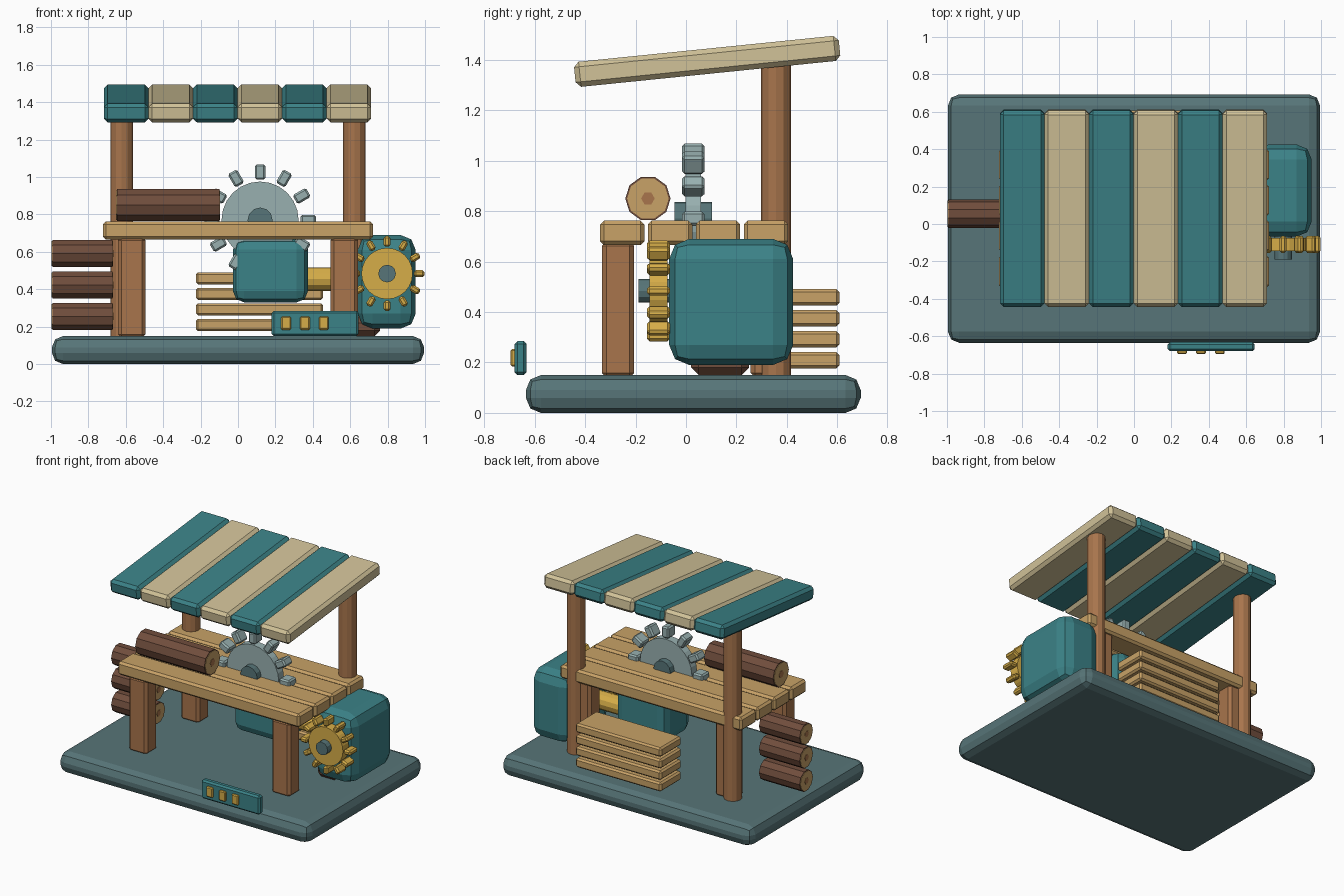
import bpy, bmesh, math
from mathutils import Matrix, Vector

if "Cube" in bpy.data.objects:
    bpy.data.objects.remove(bpy.data.objects["Cube"])


def material(name, hexcol):
    rgb = [int(hexcol[i:i + 2], 16) / 255 for i in (0, 2, 4)]
    lin = [c / 12.92 if c <= 0.04045 else ((c + 0.055) / 1.055) ** 2.4 for c in rgb]
    m = bpy.data.materials.new(name)
    m.diffuse_color = (*lin, 1)
    m.use_nodes = True
    m.node_tree.nodes["Principled BSDF"].inputs["Base Color"].default_value = m.diffuse_color
    return m


SLATE = material("slate", "577578")
TEAL = material("teal", "3B8287")
CREAM = material("cream", "D1C298")
WOOD = material("plank wood", "C8A267")
POST = material("post wood", "A8754C")
BARK = material("bark", "704D3C")
STEEL = material("steel", "98B0B0")
BRASS = material("brass", "D6AD48")


def finish(bm, name, mat, matrix=Matrix()):
    bm.transform(matrix)
    bmesh.ops.recalc_face_normals(bm, faces=bm.faces)
    me = bpy.data.meshes.new(name)
    bm.to_mesh(me)
    bm.free()
    me.materials.append(mat)
    ob = bpy.data.objects.new(name, me)
    bpy.context.collection.objects.link(ob)
    return ob


def add_box(bm, size, matrix, bevel, seg):
    """Bevelled box merged into bm."""
    part = bmesh.new()
    bmesh.ops.create_cube(part, size=1, matrix=Matrix.Diagonal((*size, 1)))
    if bevel:
        bmesh.ops.bevel(part, geom=part.edges[:], offset=bevel, segments=seg,
                        profile=0.5, affect='EDGES')
    part.transform(matrix)
    tmp = bpy.data.meshes.new("tmp")
    part.to_mesh(tmp)
    part.free()
    bm.from_mesh(tmp)
    bpy.data.meshes.remove(tmp)


def box(name, lo, hi, mat, bevel=0.015, seg=1):
    lo, hi = Vector(lo), Vector(hi)
    bm = bmesh.new()
    add_box(bm, hi - lo, Matrix.Translation((lo + hi) / 2), bevel, seg)
    return finish(bm, name, mat)


AXIS = {'X': Matrix.Rotation(math.pi / 2, 4, 'Y'),
        'Y': Matrix.Rotation(math.pi / 2, 4, 'X'), 'Z': Matrix()}


def cyl(name, centre, r, length, axis, mat, sides=12):
    bm = bmesh.new()
    bmesh.ops.create_cone(bm, cap_ends=True, segments=sides, radius1=r,
                          radius2=r, depth=length)
    return finish(bm, name, mat, Matrix.Translation(centre) @ AXIS[axis])


def log(name, x0, x1, y, z, r):
    """Ten-sided log with pale cut ends and a darker core."""
    c, n = ((x0 + x1) / 2, y, z), x1 - x0
    cyl(name, c, r, n - 0.008, 'X', BARK, 10)
    cyl(name + "_cut_ends", c, r * 0.92, n - 0.002, 'X', WOOD, 10)
    cyl(name + "_core", c, r * 0.3, n + 0.002, 'X', POST, 6)


def gear(name, centre, r, tooth_r, tooth, disc_w, hub_r, hub_len, mat):
    """Disc facing front, twelve block teeth and a hub."""
    cyl(name + "_disc", centre, r, disc_w, 'Y', mat, 24)
    bm = bmesh.new()
    for i in range(12):
        m = (Matrix.Translation(centre) @ Matrix.Rotation(i * math.pi / 6, 4, 'Y')
             @ Matrix.Translation((0, 0, tooth_r)))
        add_box(bm, tooth, m, 0.01, 1)
    finish(bm, name + "_teeth", mat)
    cyl(name + "_hub", centre, hub_r, hub_len, 'Y', SLATE, 12)


# Base slab
box("base", (-0.995, -0.635, 0), (0.995, 0.693, 0.15), SLATE, 0.06, 2)

# Table: four planks on four legs
for i in range(4):
    y = -0.341 + i * 0.19
    box(f"table_plank_{i + 1}", (-0.722, y, 0.666), (0.722, y + 0.176, 0.762), WOOD)
for sx, side in ((-1, "left"), (1, "right")):
    for y, end in ((-0.27, "front"), (0.32, "back")):
        x = sx * 0.568
        box(f"{end}_{side}_leg", (x - 0.073, y - 0.064, 0.14),
            (x + 0.073, y + 0.064, 0.68), POST, 0.018)
    # Tall rear posts carrying the canopy
    cyl(f"{side}_canopy_post", (sx * 0.622, 0.357, 0.76), 0.06, 1.24, 'Z', POST, 12)

# Striped sloping canopy
tilt = Matrix.Translation((0, 0.084, 1.394)) @ Matrix.Rotation(math.radians(5.8), 4, 'X')
for i in range(6):
    bm = bmesh.new()
    m = tilt @ Matrix.Translation((-0.5975 + i * 0.238, 0, 0))
    add_box(bm, (0.238, 1.055, 0.1), m, 0.02, 1)
    finish(bm, f"canopy_strip_{i + 1}", CREAM if i % 2 else TEAL)

# Saw blade set in the table gap, and the drive gear
gear("saw_blade", (0.118, 0.029, 0.77), 0.206, 0.257, (0.056, 0.088, 0.082),
     0.06, 0.067, 0.15, STEEL)
gear("drive_gear", (0.797, -0.109, 0.484), 0.137, 0.172, (0.036, 0.09, 0.056),
     0.07, 0.047, 0.16, BRASS)

# Motor housings, joined by a brass shaft
box("drive_motor", (0.64, -0.067, 0.19), (0.95, 0.425, 0.69), TEAL, 0.08, 2)
box("saw_motor", (-0.027, -0.03, 0.33), (0.374, 0.28, 0.672), TEAL, 0.06, 2)
cyl("drive_shaft", (0.5, 0.15, 0.454), 0.062, 0.36, 'X', BRASS, 12)
box("motor_foot", (0.6, 0.02, 0.15), (0.76, 0.25, 0.25), BARK, 0.03)

# Logs: one being cut, three stacked at the side
log("cutting_log", -0.652, -0.096, -0.151, 0.85, 0.09)
for i in range(3):
    log(f"stacked_log_{i + 1}", -0.997, -0.667, 0.055, 0.255 + i * 0.168, 0.076)

# Sawn boards piled at the back
for i in range(4):
    z = 0.176 + i * 0.083
    box(f"sawn_board_{i + 1}", (-0.225, 0.37, z), (0.455, 0.608, z + 0.066), WOOD, 0.012)

# Control panel with three buttons
box("control_panel", (0.18, -0.68, 0.15), (0.645, -0.632, 0.285), TEAL, 0.012)
for i in range(3):
    x = 0.257 + i * 0.101
    box(f"button_{i + 1}", (x - 0.026, -0.695, 0.183), (x + 0.026, -0.67, 0.254), BRASS, 0.006)
